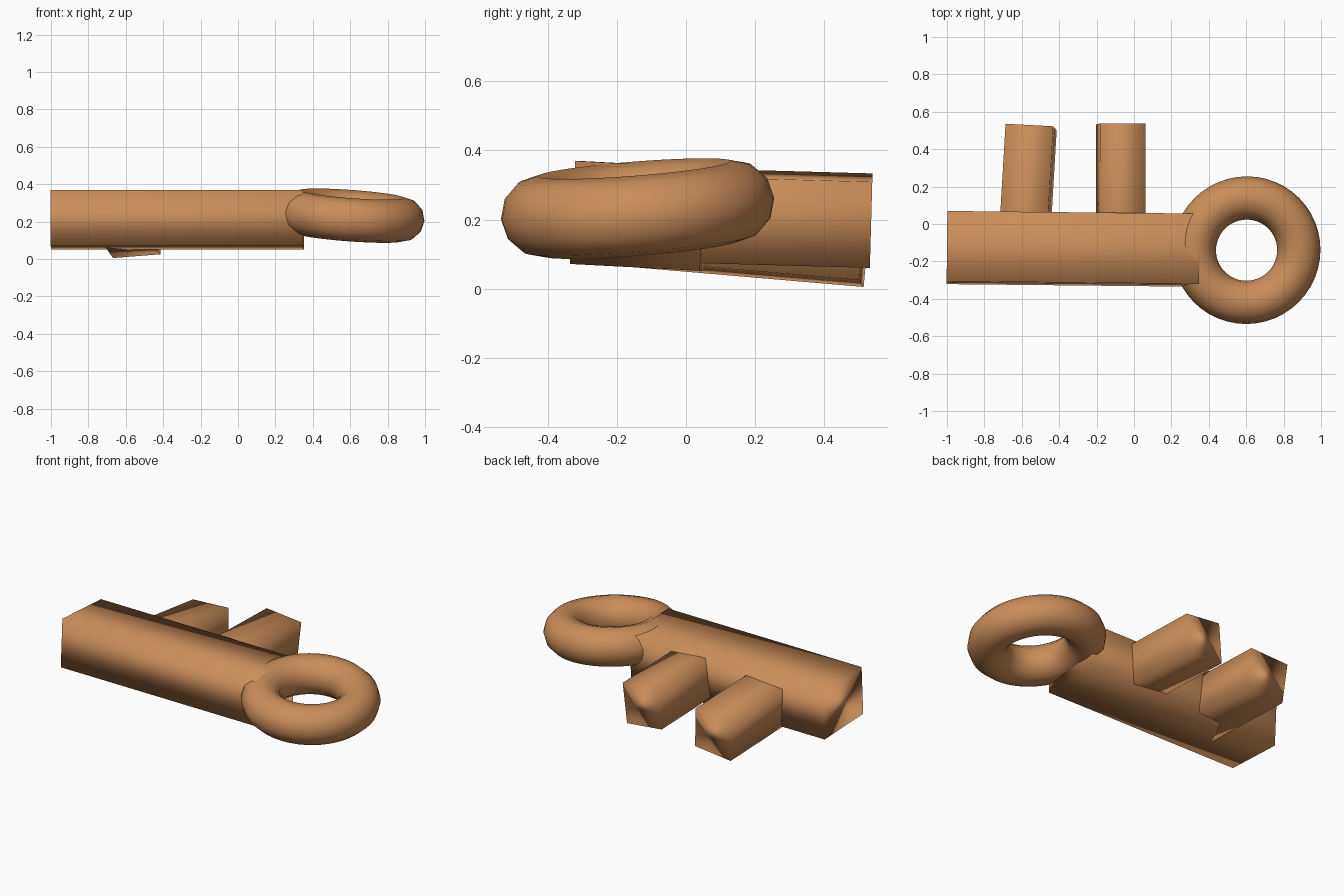
import bpy
from math import radians

if "Cube" in bpy.data.objects:
    bpy.data.objects.remove(bpy.data.objects["Cube"])

brass = bpy.data.materials.new("warm_copper")
brass.diffuse_color = (0.6, 0.27, 0.1, 1)
brass.use_nodes = True
brass.node_tree.nodes["Principled BSDF"].inputs["Base Color"].default_value = brass.diffuse_color


def finish(name, rot):
    """Name, tilt, smooth and colour the newly added part."""
    ob = bpy.context.object
    ob.name = name
    ob.rotation_euler = [radians(a) for a in rot]
    ob.data.materials.append(brass)
    bpy.ops.object.shade_smooth()   # soft shading across all corners
    return ob


def block(name, loc, size, rot):
    bpy.ops.mesh.primitive_cube_add(size=1, location=loc)
    ob = finish(name, rot)
    ob.scale = size
    return ob


# Key shaft, slightly rolled
block("key_shaft", (-0.325, -0.133, 0.211), (1.35, 0.376, 0.298), (-3, 0, -0.6))

# Two crooked teeth running back from the shaft
block("outer_tooth", (-0.573, 0.13, 0.173), (0.256, 0.78, 0.25), (-4.9, -4.5, -3))
block("inner_tooth", (-0.07, 0.145, 0.208), (0.241, 0.78, 0.25), (-1.6, 5.8, 0))

# Ring handle
bpy.ops.mesh.primitive_torus_add(location=(0.602, -0.14, 0.232), major_radius=0.28,
                                 minor_radius=0.116, major_segments=48, minor_segments=12)
finish("ring_handle", (4.5, 4.2, 0))
